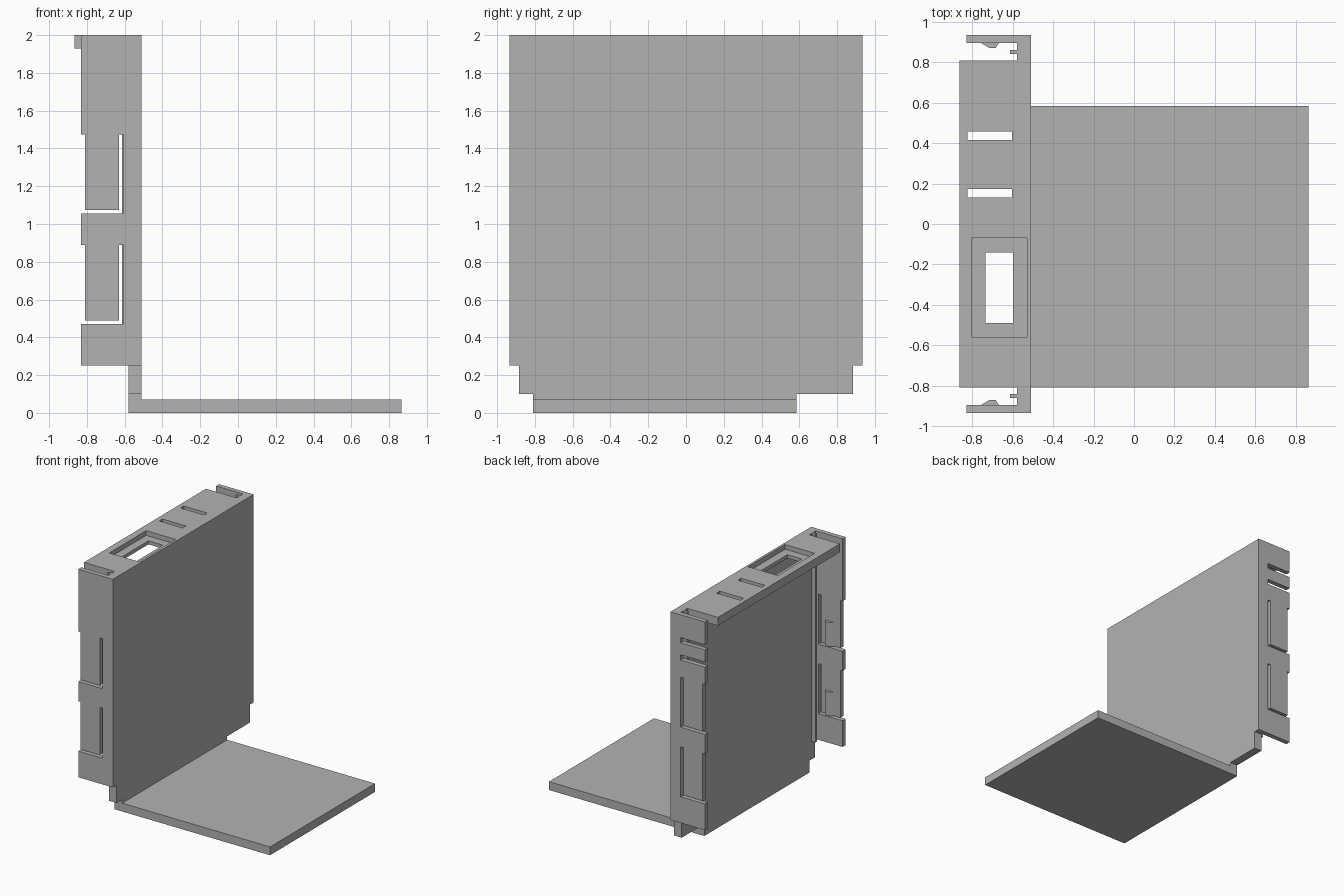
import bpy
import bmesh

old = bpy.data.objects.get("Cube")
if old:
    bpy.data.objects.remove(old, do_unlink=True)

grey = bpy.data.materials.new("plain grey")
grey.use_nodes = True
colour = (0.45, 0.45, 0.45, 1)
grey.diffuse_color = colour
grey.node_tree.nodes["Principled BSDF"].inputs["Base Color"].default_value = colour


def prism(name, outline, low, high, place):
    """Extrude a 2D outline from low to high; place maps (u, v, depth) to xyz."""
    bm = bmesh.new()
    face = bm.faces.new([bm.verts.new(place(u, v, low)) for u, v in outline])
    moved = bmesh.ops.extrude_face_region(bm, geom=[face])["geom"]
    for vert in [g for g in moved if isinstance(g, bmesh.types.BMVert)]:
        u, v = outline[[(tuple(round(c, 4) for c in place(a, b, low)))
                        for a, b in outline].index(tuple(round(c, 4) for c in vert.co))]
        vert.co = place(u, v, high)
    bmesh.ops.recalc_face_normals(bm, faces=bm.faces[:])
    mesh = bpy.data.meshes.new(name)
    bm.to_mesh(mesh)
    bm.free()
    mesh.materials.append(grey)
    obj = bpy.data.objects.new(name, mesh)
    bpy.context.collection.objects.link(obj)
    return obj


def box(name, x, y, z):
    outline = [(x[0], y[0]), (x[1], y[0]), (x[1], y[1]), (x[0], y[1])]
    return prism(name, outline, z[0], z[1], lambda u, v, d: (u, v, d))


def cut(obj, x, y, z):
    """Carve a box-shaped opening and discard the cutter."""
    cutter = box("cutter", x, y, z)
    cutter.hide_render = True
    mod = obj.modifiers.new("opening", "BOOLEAN")
    mod.operation, mod.solver, mod.object = "DIFFERENCE", "EXACT", cutter
    bpy.context.view_layer.objects.active = obj
    bpy.ops.object.modifier_apply(modifier=mod.name)
    bpy.data.objects.remove(cutter, do_unlink=True)


INNER, OUTER, EDGE = -0.58, -0.51, -0.83

# Upright panel with stepped foot, and the flat shelf
panel = prism("upright_panel",
              [(-0.935, 2), (-0.935, 0.25), (-0.885, 0.25), (-0.885, 0.1),
               (-0.81, 0.1), (-0.81, 0), (0.585, 0), (0.585, 0.1),
               (0.885, 0.1), (0.885, 0.25), (0.935, 0.25), (0.935, 2)],
              INNER, OUTER, lambda u, v, d: (d, u, v))
box("shelf", (OUTER, 0.865), (-0.81, 0.585), (0, 0.07))

# Top flange with vents and a recessed window
top = box("top_flange", (-0.865, INNER), (-0.81, 0.81), (1.93, 2))
for y in (0.13, 0.415):
    cut(top, (-0.825, -0.605), (y, y + 0.043), (1.9, 2.1))
cut(top, (-0.735, -0.6), (-0.49, -0.14), (1.9, 2.1))
for part in (top, panel):
    cut(part, (-0.805, -0.53), (-0.56, -0.07), (1.96, 2.1))

# Side walls with spring flaps, snap bumps and guide rails
FLAPS = (0.47, 1.055)
wall_outline = [(INNER, 2), (INNER, 0.25), (EDGE, 0.25)]
for z in FLAPS:
    wall_outline += [(EDGE, z), (-0.605, z), (-0.605, z + 0.42), (-0.63, z + 0.42),
                     (-0.63, z + 0.02), (-0.81, z + 0.02), (-0.81, z + 0.42),
                     (EDGE, z + 0.42)]
wall_outline.append((EDGE, 2))

for side, label in ((-1, "front"), (1, "back")):
    wall = prism(label + "_side_wall", wall_outline, 0.895, 0.935,
                 lambda u, v, d: (u, side * d, v))
    if side > 0:
        for z in (1.62, 1.765):
            cut(wall, (-0.9, -0.605), (0.85, 1), (z, z + 0.043))
    for level, z in zip(("lower", "upper"), FLAPS):
        prism(f"{label}_{level}_snap_bump",
              [(-0.755, 0.895), (-0.715, 0.87), (-0.685, 0.87), (-0.67, 0.895)],
              z + 0.02, z + 0.22, lambda u, v, d: (u, side * v, d))
    box(label + "_guide_rail", (-0.615, INNER),
        tuple(sorted((side * 0.842, side * 0.862))), (0.25, 2))
